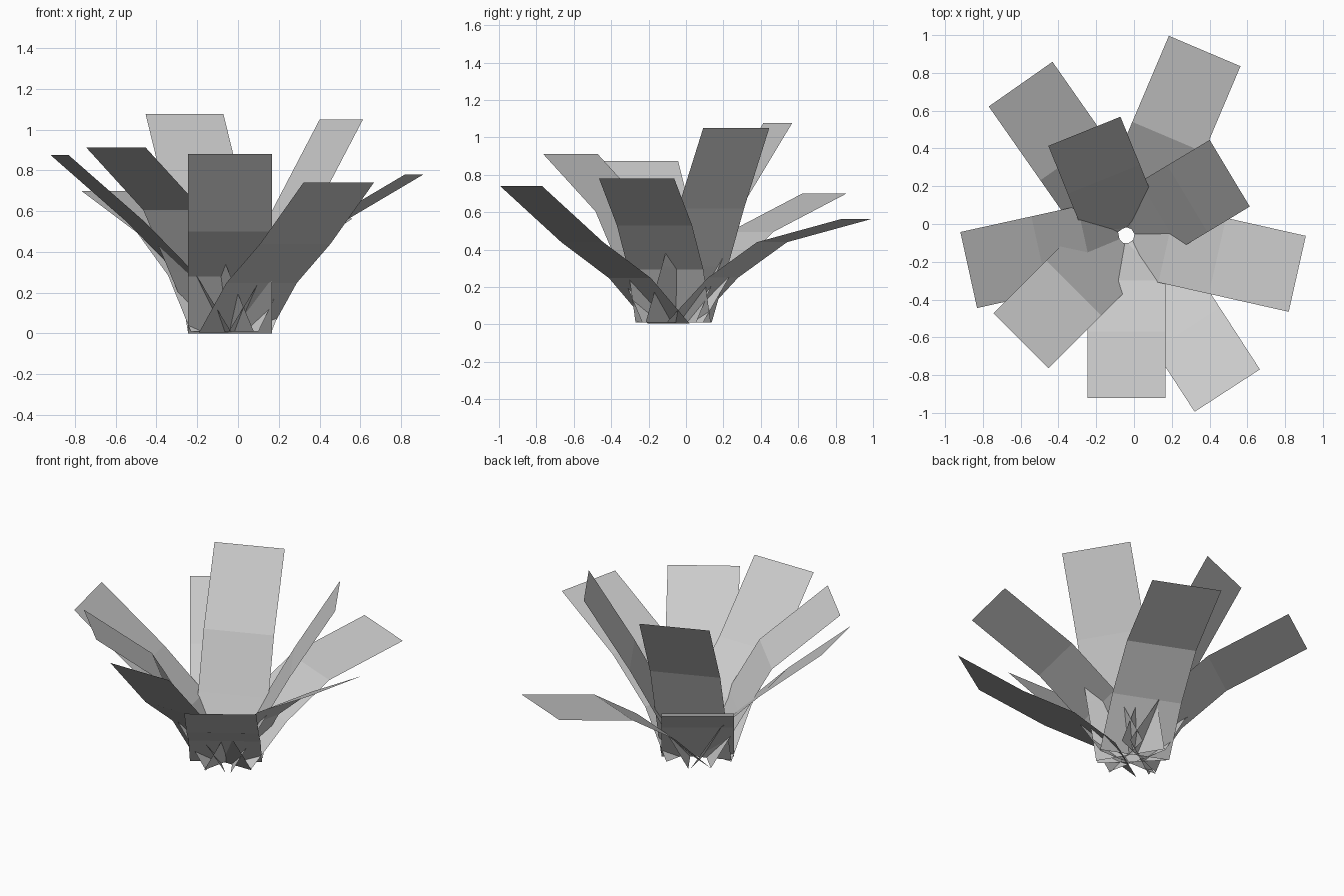
import bpy, bmesh
from math import radians, cos, sin

CX, CY = -0.04, -0.06    # point the leaves grow from
HALF_WIDTH = 0.206

# azimuth in degrees, base height, then (radius, height) at each bend and the tip
LEAVES = [
    (67, 0.01, (0.28, 0.25), (0.565, 0.44), (1.06, 0.565)),
    (125, 0.01, (0.234, 0.285), (0.50, 0.495), (0.977, 0.70)),
    (112, 0.01, (0.18, 0.325), (0.32, 0.655), (0.594, 1.077)),
    (31, 0.01, (0.208, 0.31), (0.376, 0.62), (0.638, 1.05)),
    (-12.7, 0.01, (0.22, 0.295), (0.494, 0.53), (0.927, 0.78)),
    (-57, 0.005, (0.286, 0.248), (0.59, 0.44), (0.98, 0.74)),
    (-90, 0.0, (0.24, 0.28), (0.51, 0.50), (0.86, 0.88)),
    (192.4, 0.01, (0.22, 0.295), (0.47, 0.545), (0.855, 0.875)),
    (225, 0.01, (0.215, 0.305), (0.394, 0.605), (0.79, 0.912)),
]


def make_leaf(name, azimuth, base_z, *bends):
    """Flat strip of constant width, bent outward along its length."""
    a = radians(azimuth)
    bm = bmesh.new()
    rows = []
    for r, z in ((0.04, base_z),) + bends:
        rows.append([bm.verts.new((CX + r * cos(a) - s * sin(a),
                                   CY + r * sin(a) + s * cos(a), z))
                     for s in (-HALF_WIDTH, HALF_WIDTH)])
    for low, high in zip(rows, rows[1:]):
        bm.faces.new((low[0], high[0], high[1], low[1]))
    mesh = bpy.data.meshes.new(name)
    bm.to_mesh(mesh)
    bm.free()
    bpy.context.collection.objects.link(bpy.data.objects.new(name, mesh))


# Rosette of leaves
for i, leaf in enumerate(LEAVES, 1):
    make_leaf(f"leaf_{i}", *leaf)
